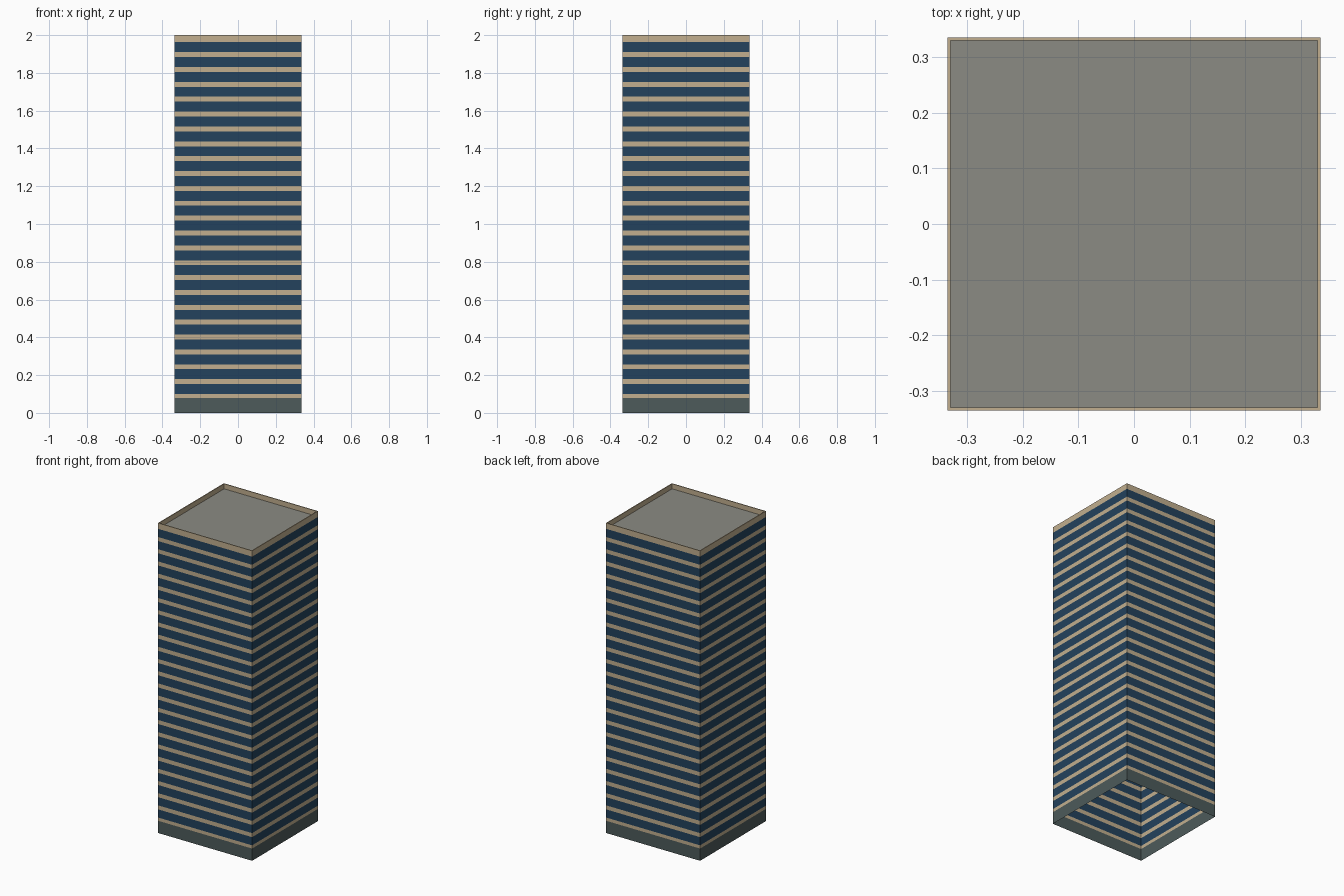
import bpy
import bmesh

cube = bpy.data.objects.get("Cube")
if cube:
    bpy.data.objects.remove(cube, do_unlink=True)

HALF = 0.336          # half width of the tower
RIM = 0.0055          # parapet thickness
FLOOR = 0.0787        # storey height
SILL, GLASS = 0.021, 0.0527
STOREYS = 24
ROOF_Z = FLOOR * (STOREYS + 1)
TOP = 2.0


def material(name, rgb):
    """Flat colour given as sRGB bytes."""
    lin = [((c / 255 + 0.055) / 1.055) ** 2.4 for c in rgb]
    mat = bpy.data.materials.new(name)
    mat.use_nodes = True
    mat.diffuse_color = (*lin, 1)
    bsdf = mat.node_tree.nodes["Principled BSDF"]
    bsdf.inputs["Base Color"].default_value = (*lin, 1)
    bsdf.inputs["Roughness"].default_value = 0.9
    return mat


stone = material("beige stone", (194, 175, 143))
glass = material("dark blue glass", (35, 66, 93))
plinth = material("grey green plinth", (77, 91, 91))
roofing = material("grey roofing", (139, 139, 131))


def square_shell(name, profile, mats, pick=lambda i: 0, cap=False):
    """Sweep a (half width, z) profile around a square plan."""
    bm = bmesh.new()
    rings = [[bm.verts.new((sx * r, sy * r, z))
              for sx, sy in ((-1, -1), (1, -1), (1, 1), (-1, 1))]
             for r, z in profile]
    for i, (low, high) in enumerate(zip(rings, rings[1:])):
        for k in range(4):
            n = (k + 1) % 4
            face = bm.faces.new((low[k], low[n], high[n], high[k]))
            face.material_index = pick(i)
    if cap:
        bm.faces.new(rings[-1])
    mesh = bpy.data.meshes.new(name)
    bm.to_mesh(mesh)
    bm.free()
    for m in mats:
        mesh.materials.append(m)
    obj = bpy.data.objects.new(name, mesh)
    bpy.context.collection.objects.link(obj)
    return obj


# Ground storey, open underneath
square_shell("ground_storey", [(HALF, 0), (HALF, FLOOR)], [plinth])

# Striped storeys: sill, window band and the thin head above it
levels = [FLOOR]
for s in range(1, STOREYS + 1):
    z = s * FLOOR
    levels += [z + SILL, z + SILL + GLASS, z + FLOOR]
square_shell("striped_storeys", [(HALF, z) for z in levels], [stone, glass],
             pick=lambda i: 1 if i % 3 == 1 else 0)

# Parapet: outer face, rim and inner face
square_shell("parapet", [(HALF, ROOF_Z), (HALF, TOP), (HALF - RIM, TOP),
                         (HALF - RIM, ROOF_Z)], [stone])

# Flat roof deck inside the parapet
square_shell("roof_deck", [(HALF, ROOF_Z)], [roofing], cap=True)
